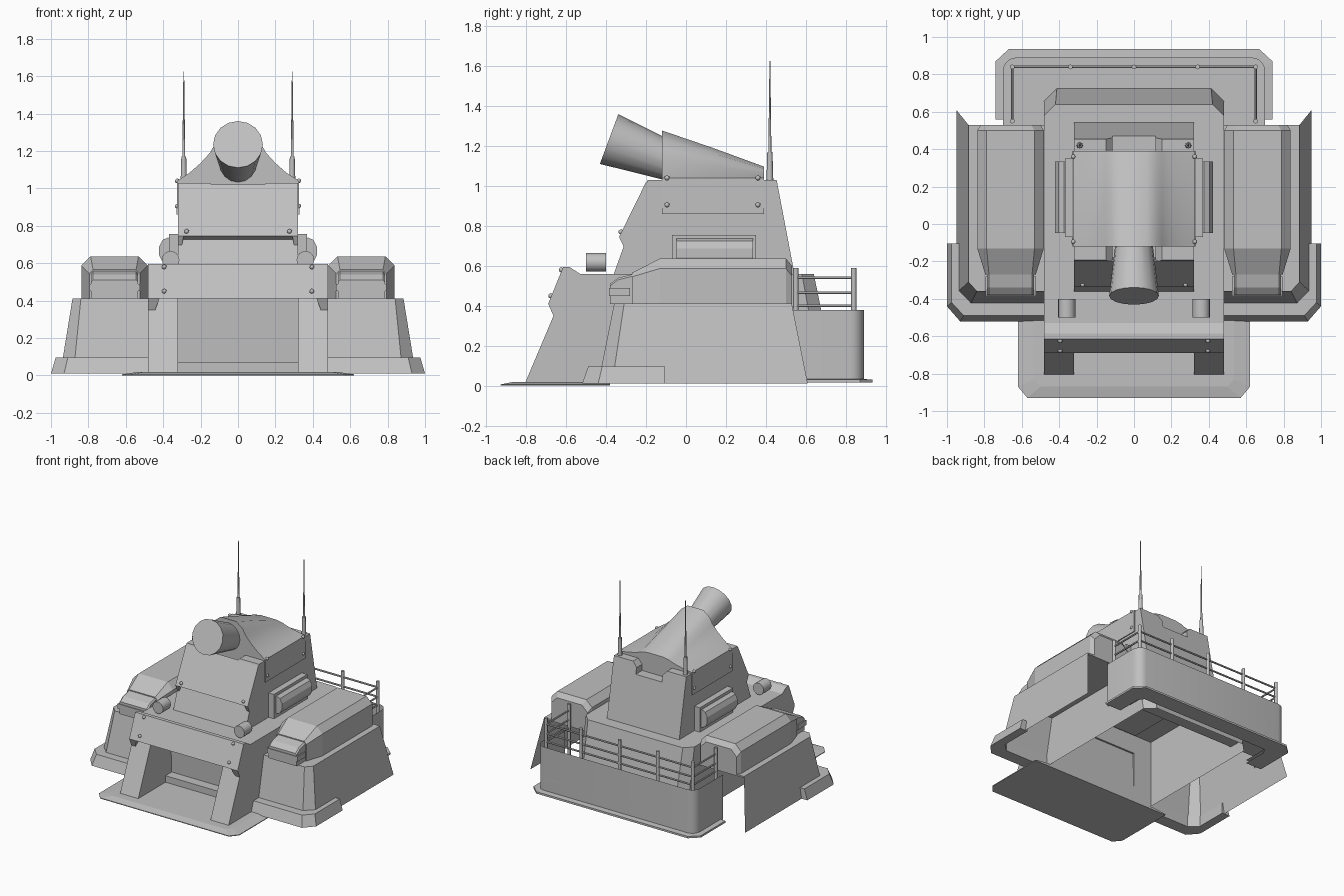
import bpy, bmesh, math
from mathutils import Vector

cube = bpy.data.objects.get("Cube")
if cube:
    bpy.data.objects.remove(cube, do_unlink=True)

grey = bpy.data.materials.new("plain_grey")
grey.use_nodes = True
grey.diffuse_color = (0.53, 0.53, 0.53, 1)
grey.node_tree.nodes["Principled BSDF"].inputs["Base Color"].default_value = (0.53, 0.53, 0.53, 1)


def finish(name, bm, smooth=None):
    bmesh.ops.recalc_face_normals(bm, faces=bm.faces)
    me = bpy.data.meshes.new(name)
    bm.to_mesh(me)
    bm.free()
    me.materials.append(grey)
    ob = bpy.data.objects.new(name, me)
    bpy.context.collection.objects.link(ob)
    if smooth:
        bpy.ops.object.select_all(action='DESELECT')
        ob.select_set(True)
        bpy.context.view_layer.objects.active = ob
        bpy.ops.object.shade_smooth_by_angle(angle=math.radians(smooth))
    return ob


def loft(name, rings, start=True, end=True, closed=True, smooth=None):
    """Skin a list of matching point rings, with optional end caps."""
    bm = bmesh.new()
    rows = [[bm.verts.new(p) for p in r] for r in rings]
    n = len(rows[0])
    for a, b in zip(rows, rows[1:]):
        for i in range(n if closed else n - 1):
            j = (i + 1) % n
            bm.faces.new((a[i], a[j], b[j], b[i]))
    if start:
        bm.faces.new(rows[0])
    if end:
        bm.faces.new(rows[-1])
    return finish(name, bm, smooth)


def slab_x(name, profile, x0, x1):
    """Extrude a (y, z) side profile along x."""
    return loft(name, [[(x, y, z) for y, z in profile] for x in (x0, x1)])


def box(name, x0, x1, y0, y1, z0, z1):
    return slab_x(name, [(y0, z0), (y1, z0), (y1, z1), (y0, z1)], x0, x1)


def rod(name, a, b, r0, r1, sides=8, smooth=50):
    a, b = Vector(a), Vector(b)
    q = (b - a).to_track_quat('Z', 'Y')
    ring = [Vector((math.cos(t), math.sin(t), 0)) for t in
            [2 * math.pi * i / sides for i in range(sides)]]
    return loft(name, [[c + q @ (v * r) for v in ring] for c, r in ((a, r0), (b, r1))],
                smooth=smooth)


def bolt(name, x, y, z):
    bm = bmesh.new()
    bmesh.ops.create_icosphere(bm, subdivisions=1, radius=0.014)
    bmesh.ops.translate(bm, verts=bm.verts, vec=(x, y, z))
    finish(name, bm, 60)


def both(half):
    """Mirror a plan path given for +x into a whole outline."""
    return half + [(-x, y) for x, y in reversed(half)]


def at(plan, z):
    return [(x, y, z) for x, y in plan]


# Front ground plate with a stepped rim
outer = both([(0.62, -0.38), (0.62, -0.87), (0.57, -0.93)])
inner = both([(0.535, -0.38), (0.535, -0.83), (0.5, -0.87)])
loft("front_ground_plate", [at(outer, 0), at(outer, 0.006), at(inner, 0.018)])

# Hull shell, open underneath
top = both([(0.48, -0.40), (0.48, 0.58), (0.42, 0.64)])
low = both([(0.48, -0.38), (0.48, 0.68), (0.41, 0.75)])
loft("hull", [at(low, 0.02), at(top, 0.56)], start=False)
box("hull_front_roof", -0.48, 0.48, -0.6, -0.38, 0.41, 0.56)
band = [(-0.665, 0.41), (-0.69, 0.41), (-0.615, 0.595), (-0.585, 0.595), (-0.53, 0.56), (-0.58, 0.41)]
slab_x("front_armour_band", band, -0.48, 0.48)
box("recess_step", -0.32, 0.32, -0.46, -0.38, 0.015, 0.07)

# Lower deck at the rear: wall, floor, flange
arc = [(0.63 + 0.07 * math.cos(t), 0.82 + 0.07 * math.sin(t))
       for t in [math.pi / 2 * i / 5 for i in range(6)]]
wall = both([(0.70, 0.53)] + arc)
loft("rear_deck_wall", [at(wall, 0.02), at(wall, 0.38)], start=False, end=False,
     closed=False, smooth=40)
loft("rear_deck_floor", [at(wall, 0.12), at(wall, 0.14)])
edge = [[(0.74, 0.56), (0.74, 0.87), (0.67, 0.935)],
        [(0.60, 0.56), (0.60, 0.76), (0.57, 0.80)]]
rim = [at(both(e), z) for e, z in ((edge[1], 0.015), (edge[0], 0.015),
                                   (edge[0], 0.03), (edge[1], 0.04))]
loft("rear_deck_flange", rim, start=False, end=False, closed=False)

# Deck railing
posts = [(x, 0.84) for x in (-0.65, -0.34, 0, 0.34, 0.65)] + [(-0.65, 0.55), (0.65, 0.55)]
for x, y in posts:
    rod("rail_post", (x, y, 0.14), (x, y, 0.59), 0.013, 0.013)
for z in (0.40, 0.465, 0.54):
    rod("rail_back", (-0.65, 0.84, z), (0.65, 0.84, z), 0.007, 0.007, 6)
    for x in (-0.65, 0.65):
        rod("rail_side", (x, 0.55, z), (x, 0.84, z), 0.007, 0.007, 6)

# Tower with a lengthwise notch in its roof
cut = [(0.32, 1.03), (0.15, 1.03), (0.115, 0.99), (0.115, 0.94)]


def tower_ring(z_low, y_low, front):
    # Front and rear faces lean, so y follows height
    pts = both([(0.32, z_low)] + cut)
    return [(x, (y_low + (z - z_low) * front), z) for x, z in pts]


loft("tower", [tower_ring(0.55, -0.365, 0.36), tower_ring(0.55, 0.545, -0.19)])
plate = [(-0.29, 0.72), (-0.335, 0.745), (-0.20, 1.02), (-0.18, 0.94)]
slab_x("tower_front_plate", plate, -0.32, 0.32)

# Shroud: a tent that shrinks toward the rear
spread = [(0.325, 0), (0.26, 0.17), (0.20, 0.38), (0.15, 0.60), (0.125, 0.78), (0.07, 0.95)]


def shroud_ring(y, peak):
    half = [(0.328, 0.86)] + [(x, 1.04 + (peak - 1.04) * k) for x, k in spread]
    return [(x, y, z) for x, z in both(half)]


loft("gun_shroud", [shroud_ring(y, p) for y, p in ((-0.12, 1.29), (0.13, 1.2), (0.39, 1.1))],
     smooth=40)
rod("gun_barrel", (0, -0.385, 1.235), (0, 0.1, 1.055), 0.133, 0.075, 16, 40)

for s in (1, -1):
    def mx(pts):
        return [(s * x, y, z) for x, y, z in pts]

    # Front legs and the hanging corners of the armour
    slab_x("front_leg", [(-0.805, 0.015), (-0.60, 0.50), (-0.38, 0.50), (-0.38, 0.015)],
           s * 0.32, s * 0.48)
    loft("band_corner", [mx([(0.42 + d, y, 0.41), (0.48, y, 0.41), (0.48, y + 0.035, 0.33),
                             (0.45, y + 0.035, 0.33)]) for d, y in ((0, -0.69), (0, -0.62))])
    loft("tower_plate_corner", [mx([(0.29, y, 0.745), (0.32, y, 0.745), (0.32, y + 0.035, 0.67),
                                    (0.305, y + 0.035, 0.67)]) for y in (-0.335, -0.28)])

    # Leaning side skirt, its top plate and its foot
    sk_top = [(0.48, -0.36), (0.84, -0.36), (0.885, -0.31), (0.885, 0.53)]
    sk_low = [(0.48, -0.44), (0.88, -0.44), (0.95, -0.37), (0.95, 0.61)]
    loft("side_skirt", [mx(at(sk_low, 0.01)), mx(at(sk_top, 0.41))], start=False, end=False,
         closed=False)
    loft("side_top", [mx(at(sk_top + [(0.48, 0.53)], z)) for z in (0.40, 0.412)])
    foot = [(0.48, -0.52), (0.93, -0.52), (1.0, -0.44), (1.0, -0.105)]
    foot_top = [(0.48, -0.49), (0.91, -0.49), (0.975, -0.42), (0.975, -0.105)]
    back = [(0.48, -0.42), (0.865, -0.42), (0.93, -0.36), (0.93, -0.105)]
    bars = [mx(p) for p in zip(at(back, 0.01), at(foot, 0.01), at(foot_top, 0.095), at(back, 0.095))]
    loft("skirt_foot", bars)

    # Side pod with a sloped nose and a small front box
    def pod(y, x0, x1, z1, c):
        return mx([(x0, y, 0.41), (x1, y, 0.41), (x1, y, z1 - c), (x1 - c, y, z1),
                   (x0 + c, y, z1), (x0, y, z1 - c)])
    loft("side_pod", [pod(0.53, 0.50, 0.82, 0.60, 0.05), pod(0.50, 0.482, 0.838, 0.637, 0.05),
                      pod(-0.13, 0.482, 0.838, 0.637, 0.05), pod(-0.27, 0.525, 0.795, 0.565, 0.02)])
    loft("pod_front_box", [pod(-0.26, 0.535, 0.785, 0.56, 0.01),
                           pod(-0.34, 0.535, 0.785, 0.54, 0.01),
                           pod(-0.38, 0.535, 0.785, 0.51, 0.01)])
    box("pod_front_lip", s * 0.525, s * 0.795, -0.385, -0.28, 0.45, 0.49)

    # Side lockers on the tower
    box("locker_base", s * 0.31, s * 0.368, -0.07, 0.35, 0.56, 0.755)
    roll = [(0.375 + 0.05 * math.cos(t), 0.665 + 0.072 * math.sin(t))
            for t in [2 * math.pi * (i + 0.5) / 10 for i in range(10)]]
    loft("locker_roll", [mx([(x, y, z) for x, z in roll]) for y in (-0.048, 0.335)])

    # Lamps and aerials
    rod("lamp", (s * 0.36, -0.5, 0.618), (s * 0.36, -0.4, 0.618), 0.047, 0.047, 14)
    rod("aerial_base", (s * 0.29, 0.42, 1.0), (s * 0.29, 0.42, 1.17), 0.018, 0.013)
    rod("aerial", (s * 0.29, 0.42, 1.16), (s * 0.29, 0.42, 1.625), 0.008, 0.002)

    # Bolts
    for y, z in ((-0.625, 0.58), (-0.677, 0.45)):
        bolt("band_bolt", s * 0.395, y, z)
    bolt("tower_bolt", s * 0.275, -0.325, 0.77)
    for y in (-0.095, 0.36):
        for z in (0.905, 1.04):
            bolt("shroud_bolt", s * 0.325, y, z)
